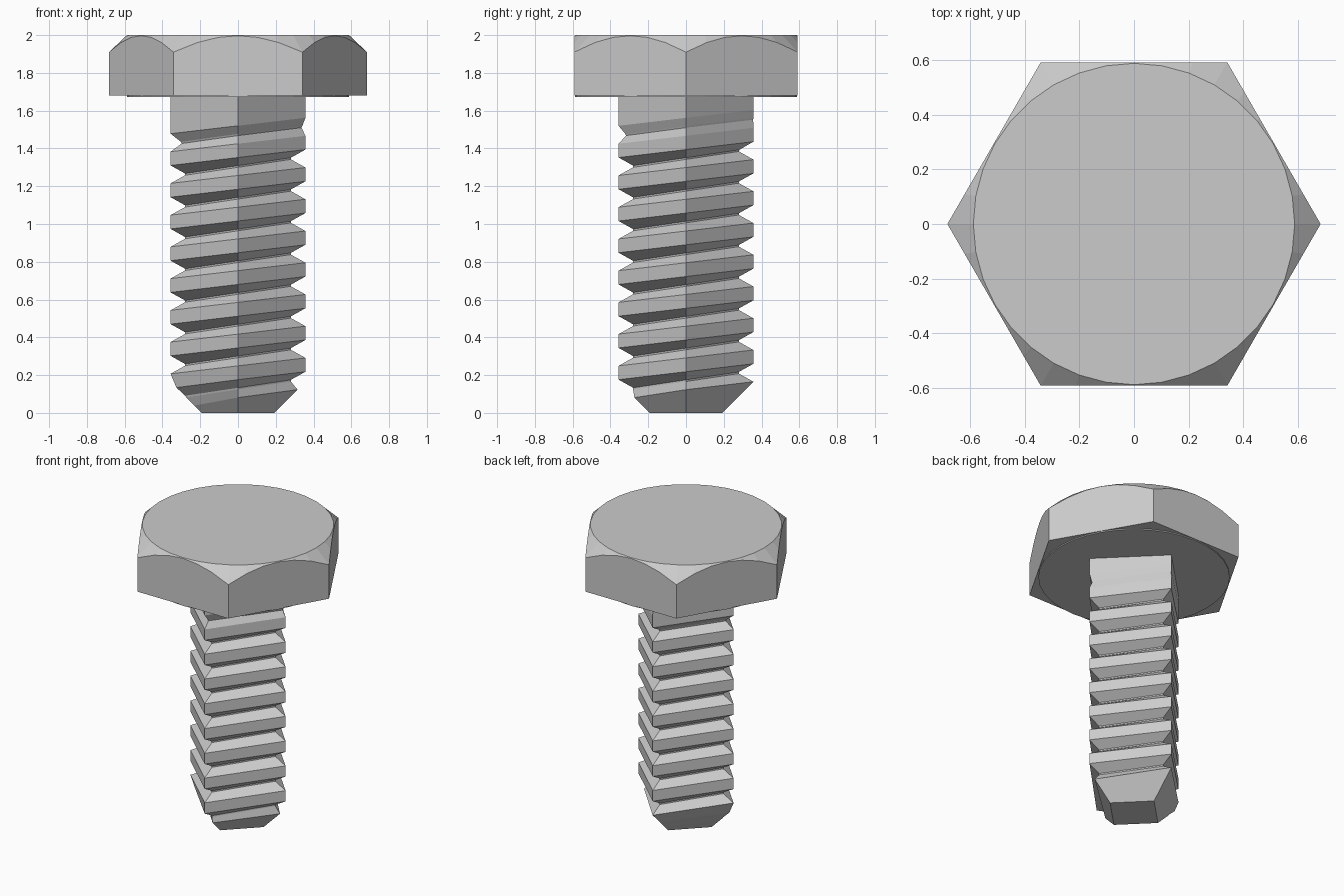
import bpy, bmesh
from math import cos, sin, pi, radians

cube = bpy.data.objects.get("Cube")
if cube:
    bpy.data.objects.remove(cube)

steel = bpy.data.materials.new("light_grey_steel")
steel.use_nodes = True
COLOUR = (0.6, 0.6, 0.6, 1)
steel.diffuse_color = COLOUR
steel.node_tree.nodes["Principled BSDF"].inputs["Base Color"].default_value = COLOUR

PITCH, RADIUS, DEPTH = 0.168, 0.357, 0.077
HEAD_BASE = 1.673


def finish(name, bm):
    bmesh.ops.remove_doubles(bm, verts=bm.verts, dist=0.0005)
    mesh = bpy.data.meshes.new(name)
    bm.to_mesh(mesh)
    bm.free()
    mesh.materials.append(steel)
    obj = bpy.data.objects.new(name, mesh)
    bpy.context.collection.objects.link(obj)


def polygon_radius(angle, sides, corner):
    """Distance to the edge of a regular polygon with a corner on +x."""
    step = 2 * pi / sides
    return corner * cos(step / 2) / cos(angle % step - step / 2)


# Hexagonal head: washer face, flat sides and a conical top chamfer
def build_head():
    bm = bmesh.new()
    rings = [[] for _ in range(6)]
    for i in range(36):
        a = radians(10 * i)
        hexagon = polygon_radius(a, 6, 0.683)
        section = [(polygon_radius(a, 4, RADIUS), HEAD_BASE),
                   (0.588, HEAD_BASE), (0.588, 1.68), (hexagon, 1.68),
                   (hexagon, 2 - 0.95 * (hexagon - 0.588)), (0.588, 2)]
        for ring, (r, z) in zip(rings, section):
            ring.append(bm.verts.new((r * cos(a), r * sin(a), z)))
    for low, high in zip(rings, rings[1:]):
        for i in range(36):
            j = (i + 1) % 36
            bm.faces.new((low[i], low[j], high[j], high[i]))
    bm.faces.new(rings[-1])
    finish("hex_head", bm)


# Four-sided shaft with a helical groove, tapered tip and thread run-out
def build_shaft():
    bm = bmesh.new()
    groove = [(-0.095, 0), (-0.052, 1), (-0.043, 1), (0, 0)]
    columns = []
    for k in range(4):
        a = k * pi / 2
        column = []
        for turn in range(-10, 4):
            for dz, cut in groove:
                z = 1.394 + PITCH * (turn + k / 4) + dz
                fade = min(1, max(0, (1.555 - z) / PITCH))
                z = min(HEAD_BASE, max(0, z))
                r = min(RADIUS - DEPTH * cut * fade, 0.192 + z)
                column.append(bm.verts.new((r * cos(a), r * sin(a), z)))
        columns.append(column)
    for k in range(4):
        # the last side joins the first one a full turn higher
        left, right = columns[k], columns[(k + 1) % 4]
        shift = len(groove) if k == 3 else 0
        for i in range(-shift, len(left) - 1 - shift):
            lo, hi = max(i, 0), max(i + 1, 0)
            quad = [left[lo], right[i + shift], right[i + 1 + shift], left[hi]]
            bm.faces.new(list(dict.fromkeys(quad)))
    bm.faces.new([c[0] for c in reversed(columns)])
    finish("threaded_shaft", bm)


build_head()
build_shaft()
